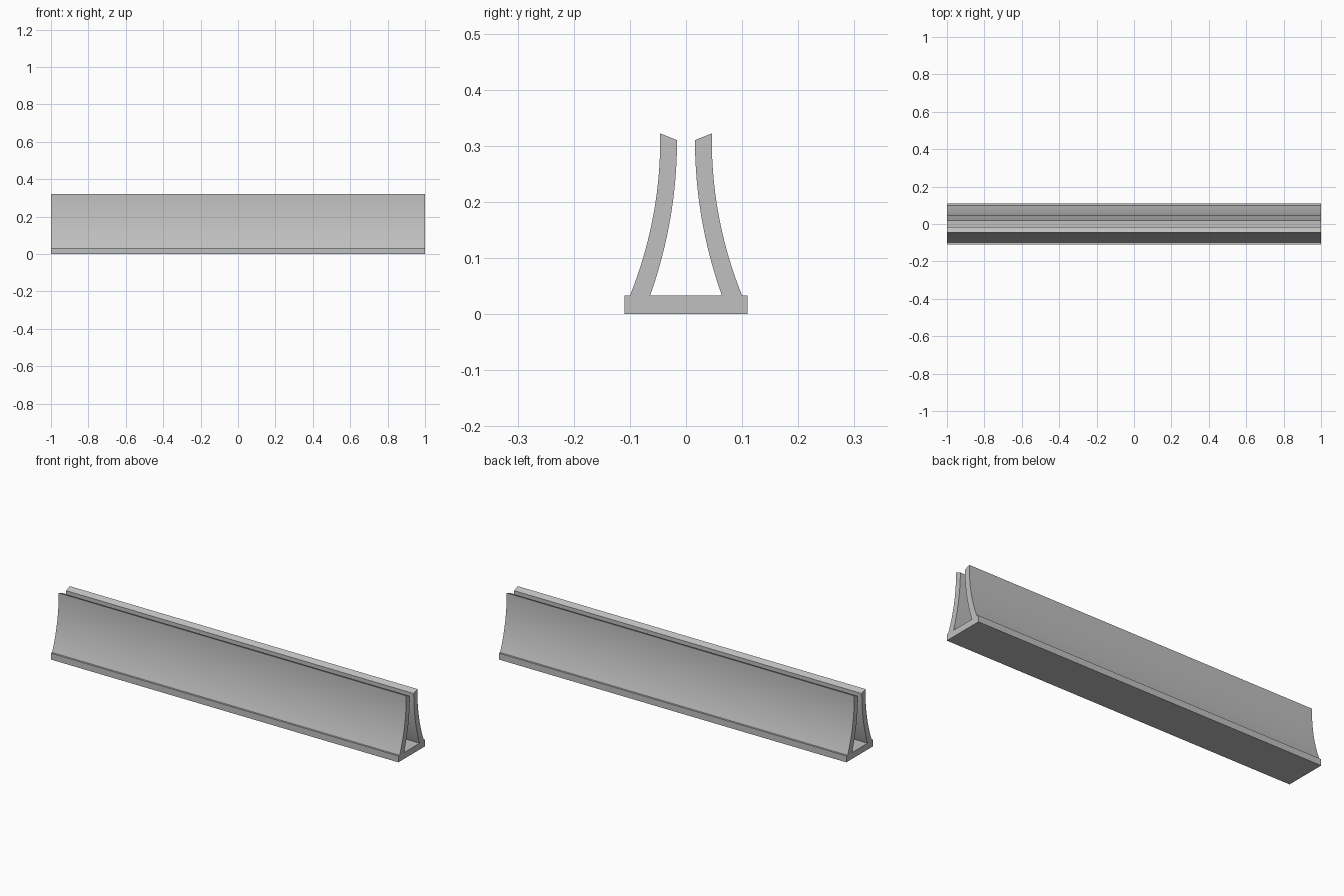
import bpy
import bmesh
from math import sqrt

cube = bpy.data.objects.get("Cube")
if cube:
    bpy.data.objects.remove(cube, do_unlink=True)

HALF_LENGTH = 1.0
BASE_TOP = 0.033
STEPS = 20

grey = bpy.data.materials.new("light grey")
grey.use_nodes = True
colour = (0.53, 0.53, 0.53, 1)
grey.diffuse_color = colour
grey.node_tree.nodes["Principled BSDF"].inputs["Base Color"].default_value = colour


def extrude_profile(name, profile):
    """Extrude a closed (y, z) outline along the full length."""
    bm = bmesh.new()
    face = bm.faces.new([bm.verts.new((-HALF_LENGTH, y, z)) for y, z in profile])
    result = bmesh.ops.extrude_face_region(bm, geom=[face])
    verts = [g for g in result["geom"] if isinstance(g, bmesh.types.BMVert)]
    bmesh.ops.translate(bm, verts=verts, vec=(2 * HALF_LENGTH, 0, 0))
    bmesh.ops.recalc_face_normals(bm, faces=bm.faces)
    mesh = bpy.data.meshes.new(name)
    bm.to_mesh(mesh)
    bm.free()
    mesh.materials.append(grey)
    obj = bpy.data.objects.new(name, mesh)
    bpy.context.collection.objects.link(obj)
    bpy.ops.object.select_all(action="DESELECT")
    obj.select_set(True)
    bpy.context.view_layer.objects.active = obj
    bpy.ops.object.shade_smooth_by_angle(angle=0.35)
    return obj


def arc(y_top, y_bottom, z_top):
    """Circular arc, upright at the top and flaring outward at the base."""
    drop, flare = z_top - BASE_TOP, y_bottom - y_top
    radius = (drop ** 2 + flare ** 2) / (2 * flare)
    points = []
    for i in range(STEPS + 1):
        dz = drop * (1 - i / STEPS)
        points.append((y_top + radius - sqrt(radius ** 2 - dz ** 2), z_top - dz))
    return points


# Flat base strip
extrude_profile("base", [(-0.11, 0), (0.11, 0), (0.11, BASE_TOP), (-0.11, BASE_TOP)])

# Two mirrored curved walls with tops sloping down to the central slot
outer = arc(0.046, 0.1, 0.31) + [(0.046, 0.322)]
inner = arc(0.016, 0.064, 0.31)
wall = outer + inner[::-1]
for name, side in (("back_wall", 1), ("front_wall", -1)):
    extrude_profile(name, [(side * y, z) for y, z in wall])
